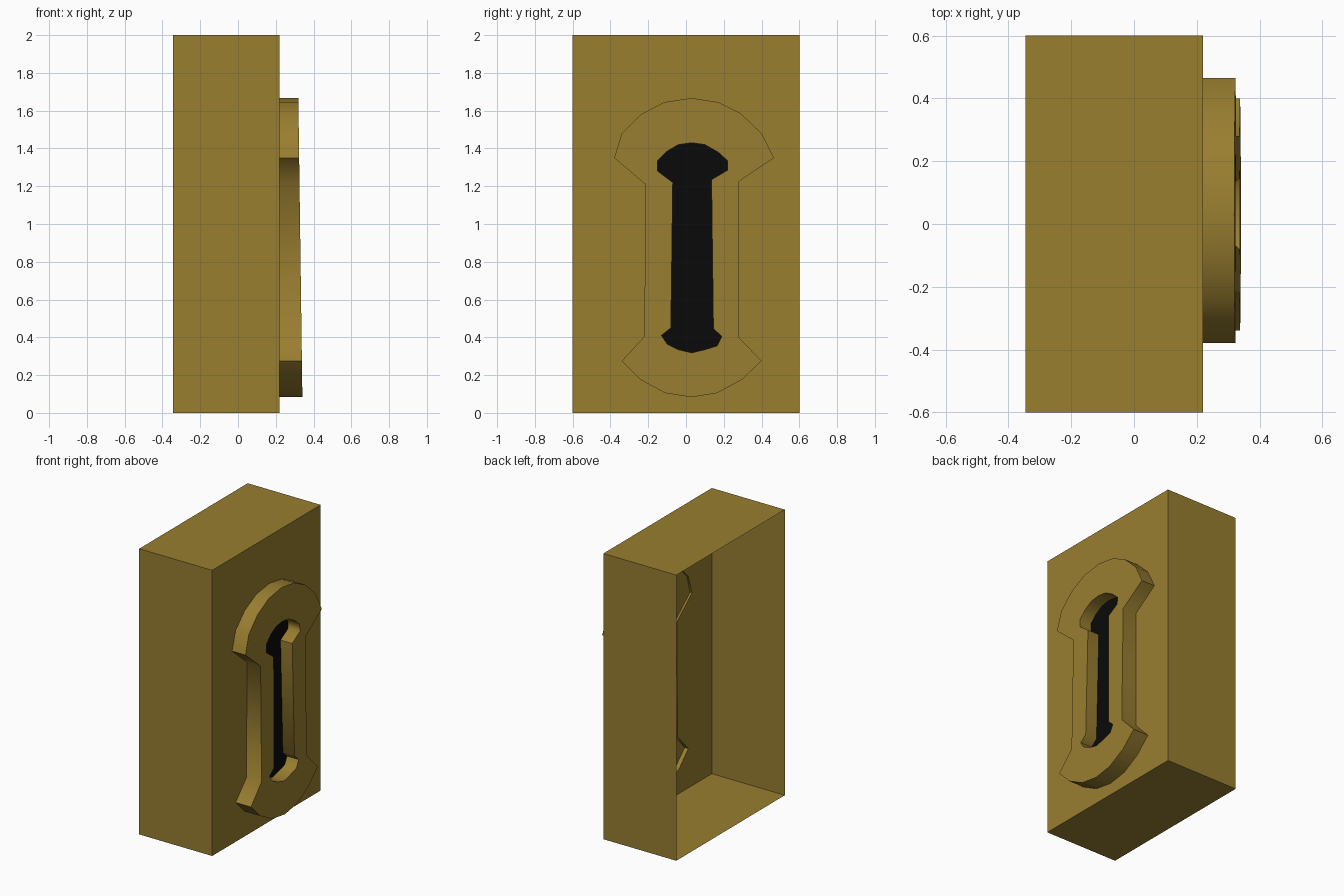
import bpy, bmesh, math

if "Cube" in bpy.data.objects:
    bpy.data.objects.remove(bpy.data.objects["Cube"])

def material(name, rgb):
    m = bpy.data.materials.new(name)
    m.diffuse_color = (*rgb, 1)
    m.use_nodes = True
    m.node_tree.nodes["Principled BSDF"].inputs["Base Color"].default_value = m.diffuse_color
    return m

brass = material("dull brass", (0.32, 0.21, 0.03))
black = material("black", (0.003, 0.003, 0.003))

# Profiles as (y, z), clockwise from the top; both have 20 points
OUTER = [(.03, 1.667), (.17, 1.645), (.29, 1.585), (.40, 1.48), (.465, 1.35),
         (.28, 1.225), (.28, .40), (.40, .275), (.295, .175), (.165, .105),
         (.03, .083), (-.11, .105), (-.24, .175), (-.34, .275), (-.22, .405),
         (-.215, 1.21), (-.38, 1.35), (-.34, 1.48), (-.24, 1.58), (-.115, 1.645)]
INNER = [(.03, 1.43), (.10, 1.42), (.17, 1.38), (.22, 1.335), (.22, 1.285),
         (.135, 1.235), (.145, .445), (.19, .405), (.165, .355), (.10, .335),
         (.03, .318), (-.04, .335), (-.10, .365), (-.13, .41), (-.08, .45),
         (-.07, 1.22), (-.15, 1.28), (-.15, 1.335), (-.10, 1.385), (-.04, 1.42)]
RECT = [(-.6, 0), (.6, 0), (.6, 2), (-.6, 2)]
BACK, WALL = -0.345, 0.22

def front_x(z):          # the raised face leans slightly
    return 0.342 - 0.0135 * z

def floor_x(z):          # bottom of the slot
    return front_x(z) - 0.09

def ring(bm, profile, x):
    return [bm.verts.new((x(z) if callable(x) else x, y, z)) for y, z in profile]

def bridge(bm, a, b):
    n = len(a)
    for i in range(n):
        j = (i + 1) % n
        bm.faces.new((a[i], a[j], b[j], b[i]))

def finish(bm, name, mat):
    me = bpy.data.meshes.new(name)
    bm.to_mesh(me)
    bm.free()
    me.materials.append(mat)
    ob = bpy.data.objects.new(name, me)
    bpy.context.collection.objects.link(ob)
    return ob

# Box shell, open at the back, with the plate outline cut from its front wall
bm = bmesh.new()
rim, corner = ring(bm, RECT, BACK), ring(bm, RECT, WALL)
bridge(bm, rim, corner)
hole = ring(bm, OUTER, WALL)
edges = []
for loop in (corner, hole):
    for i, v in enumerate(loop):
        w = loop[(i + 1) % len(loop)]
        edges.append(bm.edges.get((v, w)) or bm.edges.new((v, w)))
bmesh.ops.triangle_fill(bm, edges=edges, use_beauty=True, use_dissolve=False)
for f in bm.faces:       # point every wall away from the inside
    f.normal_update()
    c = f.calc_center_median()
    if f.normal.x * (c.x + .06) + f.normal.y * c.y + f.normal.z * (c.z - 1) < 0:
        f.normal_flip()
finish(bm, "lock_box", brass)

# Raised surround: outer side, leaning face, slot walls and back
bm = bmesh.new()
base, face = ring(bm, OUTER, WALL), ring(bm, OUTER, front_x)
slot_face, slot_floor = ring(bm, INNER, front_x), ring(bm, INNER, floor_x)
bridge(bm, face, base)
bridge(bm, slot_face, face)
bridge(bm, slot_floor, slot_face)
back = ring(bm, OUTER, floor_x)
bridge(bm, back, slot_floor)
bm.normal_update()
for f in bm.faces:
    if max(abs(v.co.x - front_x(v.co.z)) for v in f.verts) < 1e-5:
        if f.normal.x < 0:
            bmesh.ops.reverse_faces(bm, faces=bm.faces[:])
        break
plate = finish(bm, "keyhole_surround", brass)
bpy.context.view_layer.objects.active = plate
plate.select_set(True)
bpy.ops.object.shade_smooth_by_angle(angle=math.radians(60))

# Dark keyhole at the bottom of the slot
bm = bmesh.new()
f = bm.faces.new(ring(bm, INNER, floor_x))
f.normal_update()
if f.normal.x < 0:
    f.normal_flip()
finish(bm, "keyhole", black)
